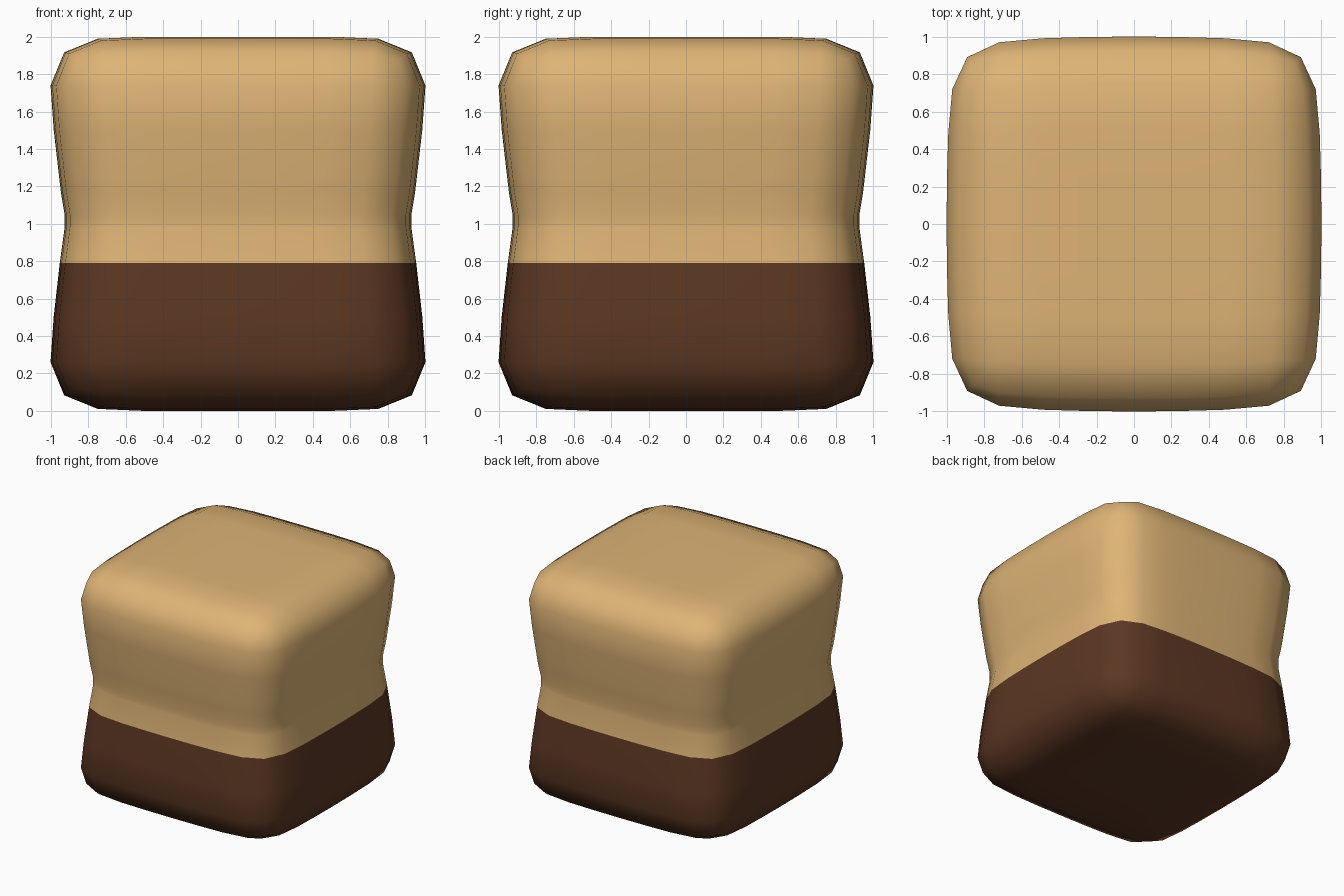
import bpy, bmesh

if "Cube" in bpy.data.objects:
    bpy.data.objects.remove(bpy.data.objects["Cube"])


def material(name, rgb):
    m = bpy.data.materials.new(name)
    m.diffuse_color = (*rgb, 1)
    m.use_nodes = True
    m.node_tree.nodes["Principled BSDF"].inputs["Base Color"].default_value = m.diffuse_color
    return m


def cut(bm, co, no):
    bmesh.ops.bisect_plane(bm, geom=bm.verts[:] + bm.edges[:] + bm.faces[:],
                           plane_co=co, plane_no=no, dist=1e-5)


# Cube cage with support loops
bm = bmesh.new()
bmesh.ops.create_cube(bm, size=2)
for axis in range(3):
    for p in (-0.5, 0, 0.5):
        co, no = [0, 0, 0], [0, 0, 0]
        co[axis], no[axis] = p, 1
        cut(bm, co, no)
mesh = bpy.data.meshes.new("pinched_block")
bm.to_mesh(mesh)
bm.free()
block = bpy.data.objects.new("pinched_block", mesh)
bpy.context.collection.objects.link(block)
bpy.context.view_layer.objects.active = block
block.select_set(True)
block.data.materials.append(material("tan", (0.73, 0.455, 0.18)))
block.data.materials.append(material("dark brown", (0.105, 0.038, 0.016)))

# Soften the cage
sub = block.modifiers.new("round", 'SUBSURF')
sub.levels = sub.render_levels = 1
bpy.ops.object.modifier_apply(modifier=sub.name)

# Waist: (height, width factor)
SPLIT = 0.79
PROFILE = [(0, 1.014), (0.08, 1.014), (0.25, 1.014), (SPLIT, 0.953), (0.98, 0.927),
           (1.05, 0.927), (1.17, 0.947), (1.75, 1.014), (2, 1.014)]


def width(z):
    z = min(max(z, 0), 2)
    for (z0, w0), (z1, w1) in zip(PROFILE, PROFILE[1:]):
        if z <= z1:
            return w0 + (w1 - w0) * (z - z0) / (z1 - z0)
    return PROFILE[-1][1]


bm = bmesh.new()
bm.from_mesh(block.data)
bmesh.ops.translate(bm, verts=bm.verts, vec=(0, 0, 1))
for z in (SPLIT, 0.98, 1.05, 1.17):
    cut(bm, (0, 0, z), (0, 0, 1))
for v in bm.verts:
    w = width(v.co.z)
    x, y = v.co.x, v.co.y
    # Sides bulge slightly towards their middle
    v.co.x = x * w * (1 - 0.02 * (y / 0.73) ** 2)
    v.co.y = y * w * (1 - 0.02 * (x / 0.73) ** 2)

# Dark lower part, tan upper part
for f in bm.faces:
    f.smooth = True
    f.material_index = 1 if f.calc_center_median().z < SPLIT else 0
bm.to_mesh(block.data)
bm.free()
